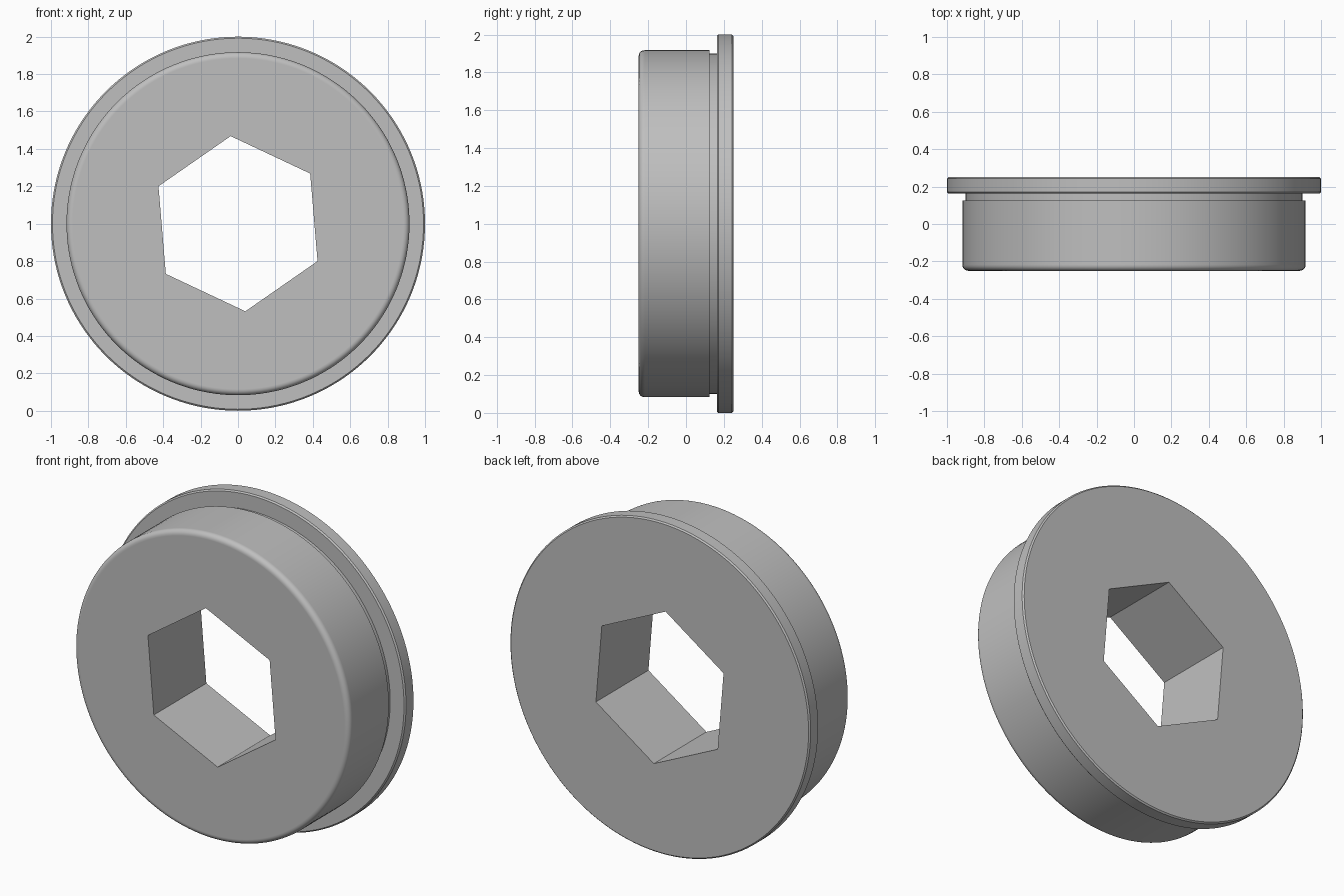
import bpy
import bmesh
from math import cos, sin, pi, radians

default = bpy.data.objects.get("Cube")
if default:
    bpy.data.objects.remove(default, do_unlink=True)

SIDES = 144                 # multiple of six, so hexagon corners fall on vertices
TURN = radians(4.8)         # hexagon twist about the axis
HEX_RADIUS = 0.47
BODY, GROOVE, FLANGE = 0.917, 0.9, 1.0
FRONT, BACK = -0.25, 0.25
FILLET, CHAMFER = 0.03, 0.008


def hex_radius(angle):
    """Distance from the axis to the hexagon outline at an angle."""
    return HEX_RADIUS * cos(pi / 6) / cos(angle % (pi / 3) - pi / 6)


def ring(bm, radius, y):
    """One loop of vertices round the axis; no radius means the hexagon."""
    loop = []
    for i in range(SIDES):
        a = 2 * pi * i / SIDES
        r = radius or hex_radius(a)
        a += TURN + pi / 2
        loop.append(bm.verts.new((r * cos(a), y, 1 + r * sin(a))))
    return loop


# Profile from the front face, over the rim, to the back face
profile = [(None, FRONT), (BODY - FILLET - 0.003, FRONT)]
for k in range(7):
    a = k * pi / 12
    profile.append((BODY - FILLET * (1 - sin(a)), FRONT + FILLET * (1 - cos(a))))
profile += [
    (BODY, FRONT + FILLET + 0.003),
    (BODY, 0.125), (GROOVE, 0.125),
    (GROOVE, 0.163), (FLANGE - CHAMFER, 0.163),
    (FLANGE, 0.163 + CHAMFER), (FLANGE, BACK - CHAMFER),
    (FLANGE - CHAMFER, BACK), (None, BACK),
]

# Join the loops; the last joins the first to form the hexagonal bore
bm = bmesh.new()
rings = [ring(bm, r, y) for r, y in profile]
for j, loop in enumerate(rings):
    after = rings[(j + 1) % len(rings)]
    for i in range(SIDES):
        n = (i + 1) % SIDES
        bm.faces.new((loop[i], loop[n], after[n], after[i]))
bmesh.ops.recalc_face_normals(bm, faces=bm.faces)
mesh = bpy.data.meshes.new("flanged_hex_bushing")
bm.to_mesh(mesh)
bm.free()

# Plain grey material
grey = bpy.data.materials.new("plain grey")
grey.use_nodes = True
colour = (0.52, 0.52, 0.52, 1)
grey.diffuse_color = colour
grey.node_tree.nodes["Principled BSDF"].inputs["Base Color"].default_value = colour
mesh.materials.append(grey)

bushing = bpy.data.objects.new("flanged_hex_bushing", mesh)
bpy.context.collection.objects.link(bushing)
bpy.ops.object.select_all(action='DESELECT')
bushing.select_set(True)
bpy.context.view_layer.objects.active = bushing
bpy.ops.object.shade_smooth_by_angle(angle=radians(30))
